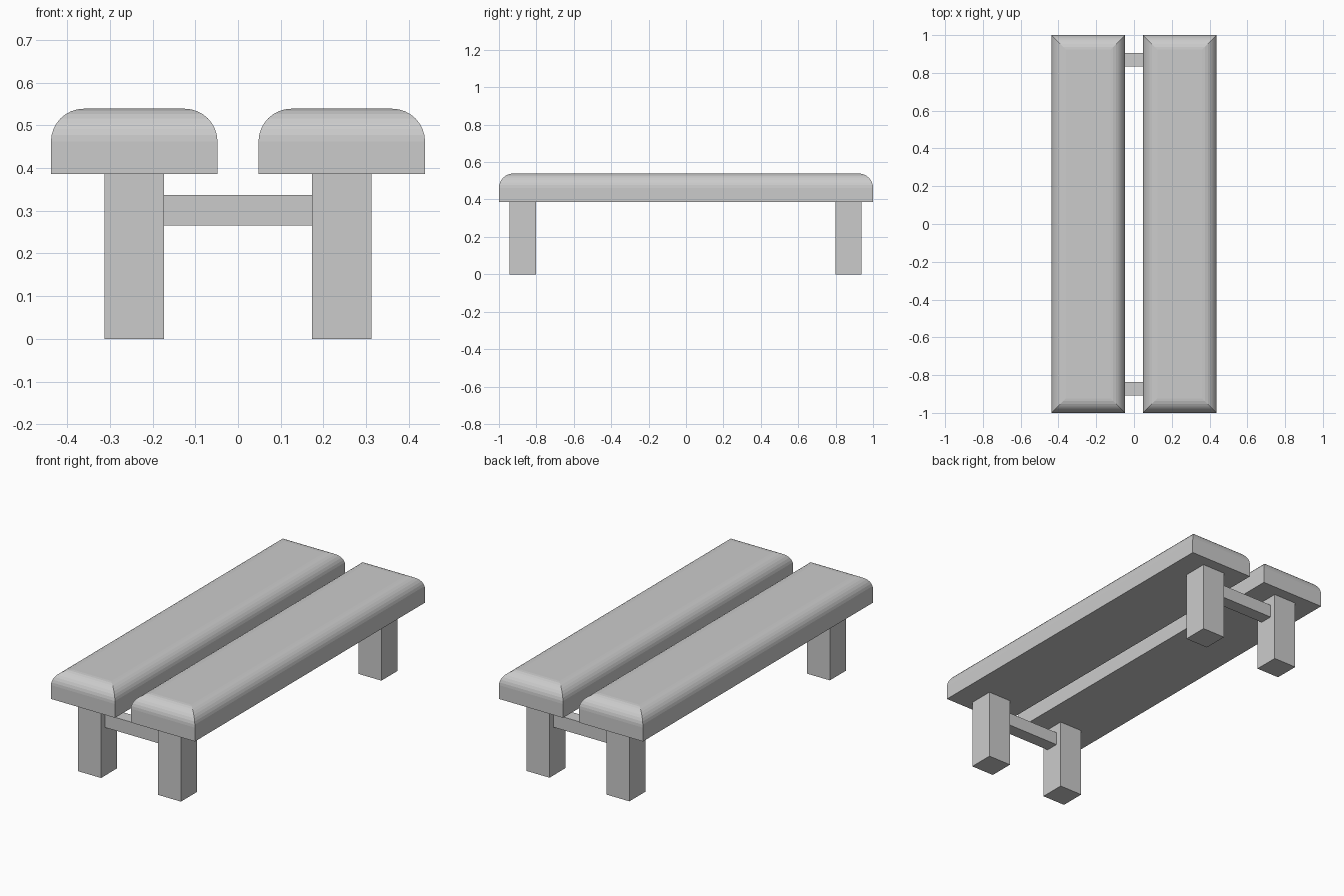
import bpy
import bmesh
from mathutils import Vector

if "Cube" in bpy.data.objects:
    bpy.data.objects.remove(bpy.data.objects["Cube"])


def box(name, lo, hi, round_top=0.0):
    """Box between two corners, optionally with its top edges rounded."""
    lo, hi = Vector(lo), Vector(hi)
    center = (lo + hi) / 2
    bm = bmesh.new()
    bmesh.ops.create_cube(bm, size=1)
    bmesh.ops.scale(bm, vec=hi - lo, verts=bm.verts)
    if round_top:
        top = [e for e in bm.edges if all(v.co.z > 0 for v in e.verts)]
        bmesh.ops.bevel(bm, geom=top, offset=round_top, offset_type='OFFSET',
                        segments=8, profile=0.5, affect='EDGES')
    mesh = bpy.data.meshes.new(name)
    bm.to_mesh(mesh)
    bm.free()
    obj = bpy.data.objects.new(name, mesh)
    obj.location = center
    bpy.context.collection.objects.link(obj)
    return obj


ENDS = (("front", -0.873), ("back", 0.869))

# Two seat planks with rounded top edges, and four square legs
for side, s in (("left", -1), ("right", 1)):
    x = 0.243 * s
    box(f"{side}_seat_plank", (x - 0.195, -1, 0.386), (x + 0.195, 1, 0.539), 0.077)
    for end, y in ENDS:
        box(f"{end}_{side}_leg", (x - 0.07, y - 0.07, 0), (x + 0.07, y + 0.07, 0.386))

# Cross bars joining each pair of legs
for end, y in ENDS:
    box(f"{end}_cross_bar", (-0.173, y - 0.036, 0.265), (0.173, y + 0.036, 0.337))
